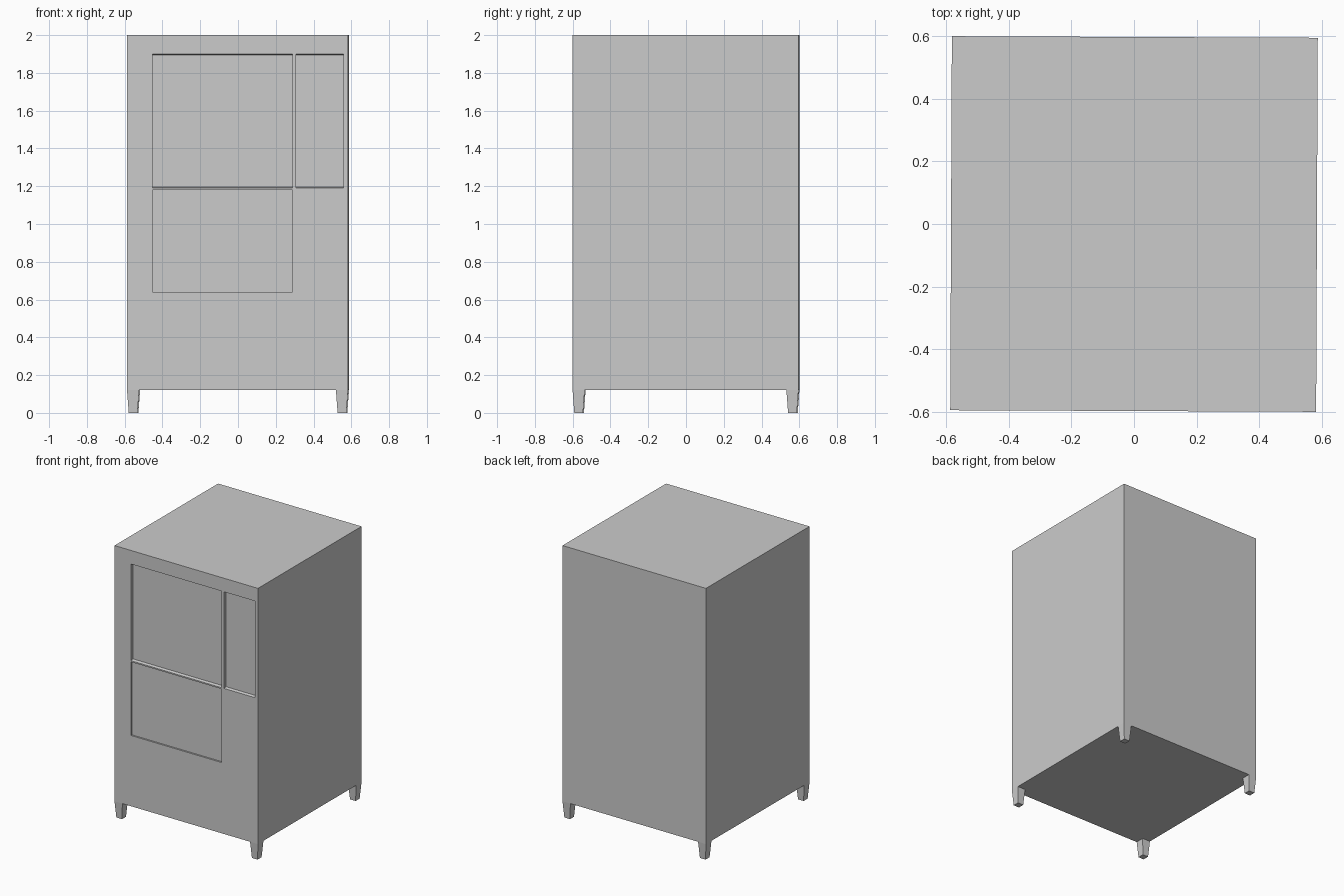
import bpy, bmesh, math
from mathutils import Matrix, Vector

if "Cube" in bpy.data.objects:
    bpy.data.objects.remove(bpy.data.objects["Cube"])

HX, HY, Z0, Z1 = 0.585, 0.598, 0.12, 2.0
TURN = math.radians(-0.25)   # the whole cabinet is turned very slightly

def finish(bm, name):
    bmesh.ops.recalc_face_normals(bm, faces=bm.faces[:])
    bmesh.ops.rotate(bm, verts=bm.verts[:], cent=(0, 0, 0),
                     matrix=Matrix.Rotation(TURN, 3, 'Z'))
    mesh = bpy.data.meshes.new(name)
    bm.to_mesh(mesh)
    bm.free()
    obj = bpy.data.objects.new(name, mesh)
    bpy.context.collection.objects.link(obj)
    return obj

# Cabinet body, with the front divided along the panel outlines
# panel: x0, x1, z0, z1, depth, inward slope of top and bottom walls
panels = [(-0.45, 0.29, 1.19, 1.90, 0.02, 0.006),
          (0.31, 0.56, 1.19, 1.90, 0.02, 0.006),
          (-0.45, 0.29, 0.64, 1.18, 0.012, 0.0)]
bm = bmesh.new()
bmesh.ops.create_cube(bm, size=1)
bmesh.ops.scale(bm, vec=(2 * HX, 2 * HY, Z1 - Z0), verts=bm.verts[:])
bmesh.ops.translate(bm, vec=(0, 0, (Z0 + Z1) / 2), verts=bm.verts[:])
for axis, lo, hi in ((0, 0, 2), (2, 2, 4)):
    for value in sorted({v for p in panels for v in p[lo:hi]}):
        point, normal = Vector(), Vector()
        point[axis], normal[axis] = value, 1
        bmesh.ops.bisect_plane(bm, geom=bm.verts[:] + bm.edges[:] + bm.faces[:],
                               plane_co=point, plane_no=normal)

# Recessed front panels
for x0, x1, z0, z1, depth, slope in panels:
    faces = []
    for f in bm.faces:
        c = f.calc_center_median()
        if abs(c.y + HY) < 1e-4 and x0 < c.x < x1 and z0 < c.z < z1:
            faces.append(f)
    ret = bmesh.ops.extrude_face_region(bm, geom=faces)
    bmesh.ops.delete(bm, geom=[f for f in faces if f.is_valid], context='FACES')
    for v in ret["geom"]:
        if isinstance(v, bmesh.types.BMVert):
            v.co.y += depth
            if abs(v.co.z - z1) < 1e-4:
                v.co.z -= slope
            elif abs(v.co.z - z0) < 1e-4:
                v.co.z += slope
finish(bm, "cabinet_body")

# Tapered corner feet
TOP, BOTTOM = 0.032, 0.023
for sx, side in ((-1, "left"), (1, "right")):
    for sy, end in ((-1, "front"), (1, "back")):
        bm = bmesh.new()
        bmesh.ops.create_cone(bm, cap_ends=True, segments=4, depth=Z0,
                              radius1=BOTTOM * math.sqrt(2),
                              radius2=TOP * math.sqrt(2))
        bmesh.ops.rotate(bm, verts=bm.verts[:], cent=(0, 0, 0),
                         matrix=Matrix.Rotation(math.pi / 4, 3, 'Z'))
        bmesh.ops.translate(bm, verts=bm.verts[:],
                            vec=(sx * (HX - TOP), sy * (HY - TOP), Z0 / 2))
        finish(bm, f"{end}_{side}_foot")
